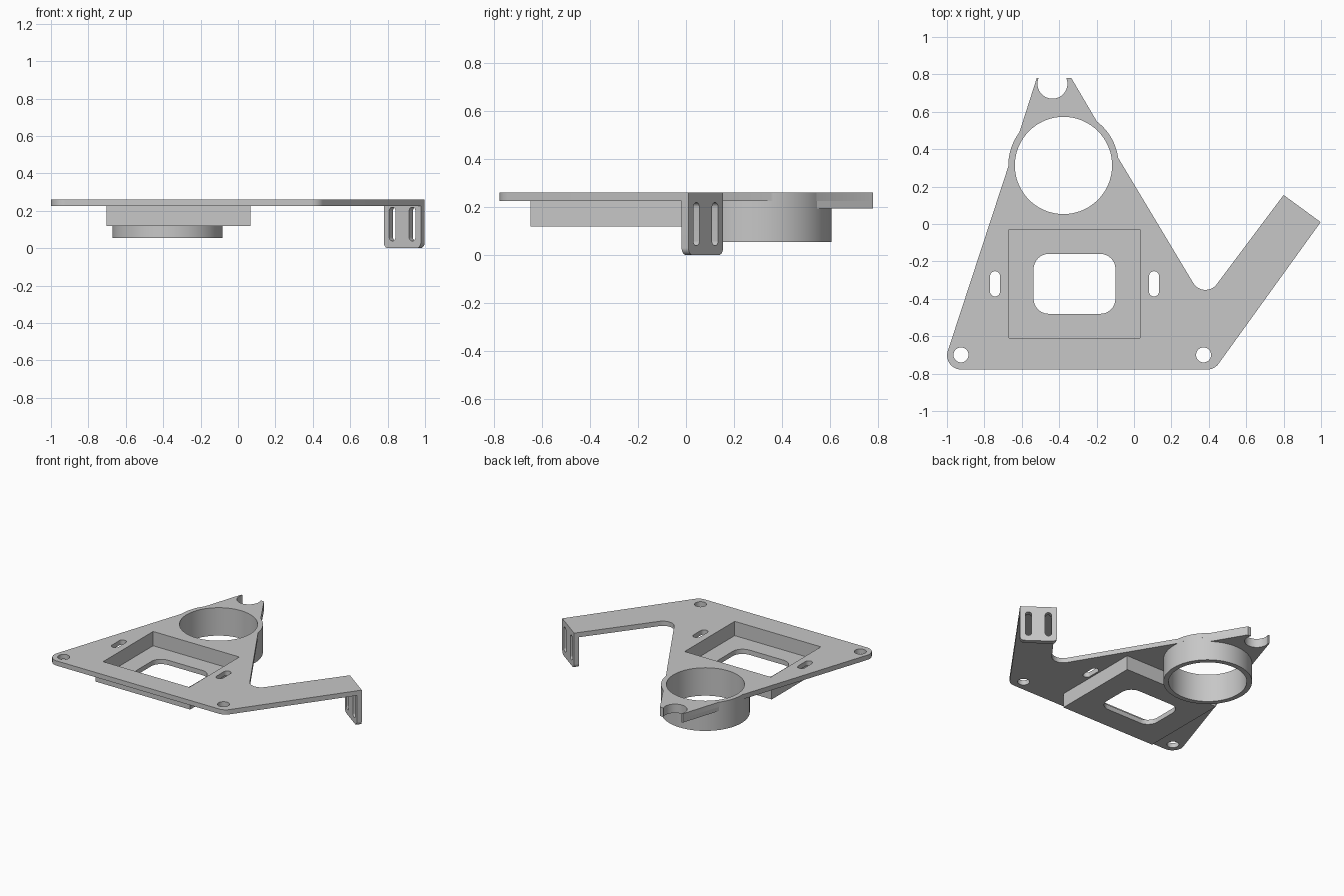
import bpy
import bmesh
from math import cos, sin, radians
from mathutils import Matrix, Vector

cube = bpy.data.objects.get("Cube")
if cube:
    bpy.data.objects.remove(cube, do_unlink=True)

# Single grey material
grey = bpy.data.materials.new("plain grey")
grey.use_nodes = True
COLOUR = (0.57, 0.57, 0.57, 1)
grey.diffuse_color = COLOUR
grey.node_tree.nodes["Principled BSDF"].inputs["Base Color"].default_value = COLOUR


def arc(centre, radius, start, end, steps=24):
    """Points along an arc, angles in degrees."""
    angles = [radians(start + (end - start) * i / steps) for i in range(steps + 1)]
    return [Vector((centre[0] + radius * cos(a), centre[1] + radius * sin(a))) for a in angles]


def circle(centre, radius):
    return arc(centre, radius, 0, 360, 72)[:-1]


def fillet(before, corner, after, radius, steps=10):
    """Round one corner of an outline."""
    before, corner, after = Vector(before), Vector(corner), Vector(after)
    a, b = (before - corner).normalized(), (after - corner).normalized()
    half = a.angle(b) / 2
    centre = corner + (a + b).normalized() * radius / sin(half)
    reach = radius * cos(half) / sin(half)
    first, last = corner + a * reach - centre, corner + b * reach - centre
    return [centre + first.lerp(last, i / steps).normalized() * radius
            for i in range(steps + 1)]


def rectangle(centre, width, height, radius=0):
    x, y = centre
    w, h = width / 2, height / 2
    corners = [(x - w, y - h), (x + w, y - h), (x + w, y + h), (x - w, y + h)]
    if not radius:
        return corners
    points = []
    for i, corner in enumerate(corners):
        points += fillet(corners[i - 1], corner, corners[(i + 1) % 4], radius)
    return points


def extrude(name, loops, low, high, matrix=Matrix()):
    """Solid from an outline and its holes, between two heights."""
    curve = bpy.data.curves.new(name, "CURVE")
    curve.dimensions = "2D"
    curve.fill_mode = "BOTH"
    curve.extrude = (high - low) / 2
    for loop in loops:
        spline = curve.splines.new("POLY")
        spline.points.add(len(loop) - 1)
        for point, p in zip(spline.points, loop):
            point.co = (p[0], p[1], 0, 1)
        spline.use_cyclic_u = True
    helper = bpy.data.objects.new(name + " outline", curve)
    bpy.context.collection.objects.link(helper)
    mesh = bpy.data.meshes.new_from_object(helper)
    bpy.data.objects.remove(helper, do_unlink=True)
    bpy.data.curves.remove(curve)

    bm = bmesh.new()
    bm.from_mesh(mesh)
    bmesh.ops.remove_doubles(bm, verts=bm.verts, dist=0.0001)
    bm.transform(matrix @ Matrix.Translation((0, 0, (low + high) / 2)))
    bmesh.ops.recalc_face_normals(bm, faces=bm.faces)
    bm.to_mesh(mesh)
    bm.free()
    mesh.materials.clear()
    mesh.materials.append(grey)
    obj = bpy.data.objects.new(name, mesh)
    bpy.context.collection.objects.link(obj)
    bpy.ops.object.select_all(action="DESELECT")
    obj.select_set(True)
    bpy.context.view_layer.objects.active = obj
    bpy.ops.object.shade_smooth_by_angle(angle=radians(30))


TOP, UNDER, THICK = 0.26, 0.225, 0.035
RING, RING_OUT, RING_IN = (-0.377, 0.313), 0.295, 0.26
POCKET = (-0.318, -0.32)

# Key corners of the plate
left_corner, right_corner = (-1.028, -0.778), (0.43, -0.778)
arm_outer, arm_inner = (0.998, 0.01), (0.80, 0.155)
crook = (0.375, -0.412)
ring_right = arc(RING, RING_OUT, 8, 52.7)
ring_left = arc(RING, RING_OUT, 143, 181)
horns = [(-0.335, 0.78)] + arc((-0.436, 0.75), 0.08, 22, -202, 36) + [(-0.52, 0.78)]

# Main plate with its holes
outline = (fillet(ring_left[-1], left_corner, right_corner, 0.075)
           + fillet(left_corner, right_corner, arm_outer, 0.075)
           + [arm_outer, arm_inner]
           + fillet(arm_inner, crook, ring_right[0], 0.075)
           + ring_right + horns + ring_left)
holes = [circle(RING, RING_IN), rectangle(POCKET, 0.70, 0.58)]
holes += [circle((x, -0.70), 0.04) for x in (-0.925, 0.372)]
holes += [rectangle((x, -0.32), 0.053, 0.135, 0.026) for x in (-0.743, 0.107)]
extrude("main_plate", [outline] + holes, UNDER, TOP)

# Pocket walls and floor with a rounded window
box = rectangle(POCKET, 0.77, 0.66)
extrude("pocket_walls", [box, rectangle(POCKET, 0.70, 0.58)], 0.155, UNDER)
extrude("pocket_floor", [box, rectangle(POCKET, 0.437, 0.32, 0.08)], 0.12, 0.155)

# Ring collar and thickened fork tip
extrude("ring_collar", [circle(RING, RING_OUT), circle(RING, RING_IN)], 0.055, UNDER)
extrude("fork_tip", [arc(RING, RING_OUT, 143, 52.7) + horns], 0.195, UNDER)

# Slotted tab hanging from the arm end
start, end = Vector((*arm_inner, 0)), Vector((*arm_outer, 0))
length = (end - start).length
along, up = (end - start).normalized(), Vector((0, 0, 1))
frame = Matrix((along, up, along.cross(up))).transposed().to_4x4()
frame.translation = start
bottom_left, bottom_right = (0, 0), (length, 0)
tab = ([(0, UNDER)] + fillet((0, UNDER), bottom_left, bottom_right, 0.03)
       + fillet(bottom_left, bottom_right, (length, UNDER), 0.03) + [(length, UNDER)])
slots = [rectangle((length / 2 + s * 0.066, 0.129), 0.042, 0.18, 0.02) for s in (-1, 1)]
extrude("slotted_tab", [tab] + slots, 0, THICK, frame)
